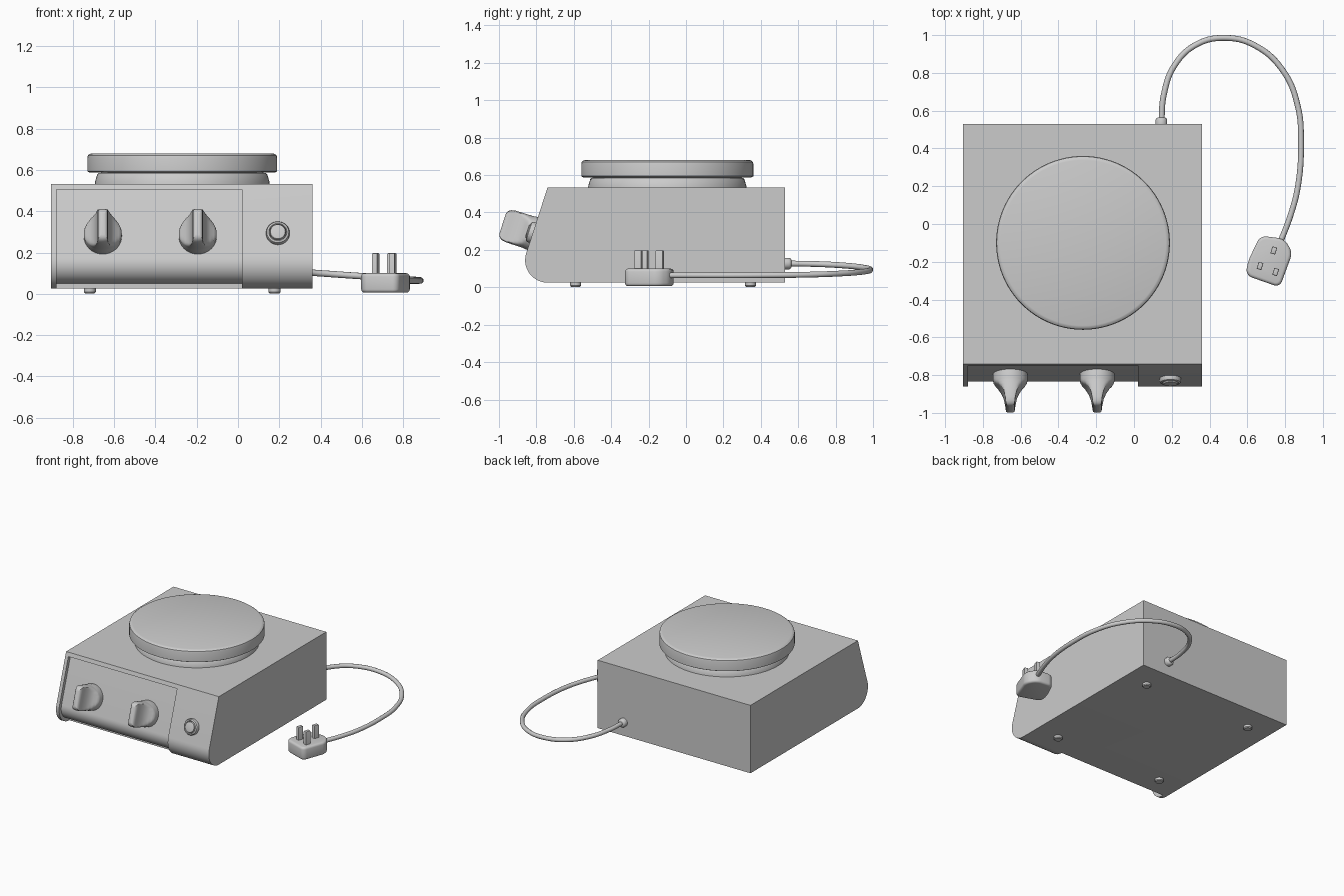
import bpy, bmesh
from math import sin, cos, pi, radians
from mathutils import Matrix, Vector

if "Cube" in bpy.data.objects:
    bpy.data.objects.remove(bpy.data.objects["Cube"])

TILT = radians(17.9)          # lean of the control panel
FACE = (pi / 2 - TILT, 0, 0)  # turns local z to the panel normal


def finish(name, bm, angle=35, loc=(0, 0, 0), rot=(0, 0, 0)):
    bmesh.ops.recalc_face_normals(bm, faces=bm.faces[:])
    me = bpy.data.meshes.new(name)
    bm.to_mesh(me)
    bm.free()
    ob = bpy.data.objects.new(name, me)
    bpy.context.collection.objects.link(ob)
    ob.location, ob.rotation_euler = loc, rot
    select(ob)
    bpy.ops.object.shade_smooth_by_angle(angle=radians(angle))
    return ob


def select(ob):
    bpy.ops.object.select_all(action='DESELECT')
    ob.select_set(True)
    bpy.context.view_layer.objects.active = ob


def prism(points, direction):
    bm = bmesh.new()
    f = bm.faces.new([bm.verts.new(p) for p in points])
    r = bmesh.ops.extrude_face_region(bm, geom=[f])
    top = [v for v in r['geom'] if isinstance(v, bmesh.types.BMVert)]
    bmesh.ops.translate(bm, verts=top, vec=direction)
    bmesh.ops.recalc_face_normals(bm, faces=bm.faces[:])
    return bm


def loft(name, sections, loc, rot=(0, 0, 0), n=48, angle=35):
    """Stack circles (radius, height[, half width limit in x]) along local z."""
    bm = bmesh.new()
    rings = []
    for r, z, *w in sections:
        lim = w[0] if w else r
        rings.append([bm.verts.new((max(-lim, min(lim, r * cos(2 * pi * i / n))),
                                    r * sin(2 * pi * i / n), z)) for i in range(n)])
    for a, b in zip(rings, rings[1:]):
        for i in range(n):
            j = (i + 1) % n
            bm.faces.new((a[i], a[j], b[j], b[i]))
    bm.faces.new(rings[0])
    bm.faces.new(rings[-1])
    return finish(name, bm, angle, loc, rot)


# Housing: side profile with a leaning front and rounded lower nose
CY, CZ = -0.74, 0.145


def nose(r, n=14):
    start = pi - TILT
    return [(CY + r * cos(start + (1.5 * pi - start) * i / n),
             CZ + r * sin(start + (1.5 * pi - start) * i / n)) for i in range(n + 1)]


def slope_y(r, z):
    """y of the sloping front face at height z, offset with nose radius r."""
    y, z0 = nose(r)[0]
    return y + (z - z0) * sin(TILT) / cos(TILT)


outline = [(0.53, 0.025), (0.53, 0.533), (slope_y(0.12, 0.533), 0.533)] + nose(0.12)
body = finish("housing", prism([(-0.905, y, z) for y, z in outline], (1.265, 0, 0)))

# Recess of the control panel
inner = [(slope_y(0.095, 0.505), 0.505)] + nose(0.095)
band = inner + [(CY, -0.1), (-1.1, -0.1), (-1.1, 0.505)]
cutter = finish("panel_cutter", prism([(-0.88, y, z) for y, z in band], (0.9, 0, 0)))
cut = body.modifiers.new("recess", 'BOOLEAN')
cut.operation, cut.object, cut.solver = 'DIFFERENCE', cutter, 'EXACT'
select(body)
bpy.ops.object.modifier_apply(modifier="recess")
bpy.data.objects.remove(cutter)
bpy.ops.object.shade_smooth_by_angle(angle=radians(30))

# Hot plate and the ring that carries it
loft("plate_ring", [(0.424, 0.53), (0.422, 0.545), (0.412, 0.578), (0.405, 0.585),
                    (0.385, 0.588), (0.385, 0.6)], (-0.27, -0.1, 0), n=96)
loft("hot_plate", [(0.45, 0.588), (0.46, 0.594), (0.46, 0.66), (0.457, 0.671),
                   (0.448, 0.678), (0.438, 0.681)], (-0.27, -0.1, 0), n=96)

# Feet
for x in (-0.718, 0.177):
    for y in (-0.59, 0.345):
        loft("foot", [(0.024, 0.003), (0.029, 0.009), (0.029, 0.03)], (x, y, 0), n=24)

# Control knobs: round base flowing into a flat grip
knob = [(0.092, -0.005, 0.092), (0.092, 0.035, 0.092), (0.090, 0.046, 0.088),
        (0.089, 0.056, 0.078), (0.089, 0.07, 0.060), (0.089, 0.09, 0.045),
        (0.089, 0.115, 0.034), (0.088, 0.15, 0.027), (0.084, 0.17, 0.025),
        (0.076, 0.184, 0.022), (0.066, 0.191, 0.016), (0.055, 0.194, 0.008)]
for x in (-0.655, -0.195):
    loft("control_knob", knob, (x, slope_y(0.095, 0.28), 0.28), FACE, n=64, angle=40)

# Indicator lamp
lamp_at = (0.193, slope_y(0.12, 0.292), 0.292)
loft("lamp_bezel", [(0.057, -0.005), (0.057, 0.014), (0.053, 0.022), (0.044, 0.026),
                    (0.041, 0.024), (0.041, 0.012)], lamp_at, FACE)
loft("lamp_lens", [(0.039, 0.0), (0.039, 0.026), (0.036, 0.031), (0.028, 0.033)],
     lamp_at, FACE)

# Cable and its strain relief
loft("strain_relief", [(0.031, -0.005), (0.031, 0.022), (0.026, 0.03), (0.018, 0.034)],
     (0.145, 0.53, 0.127), (-pi / 2, 0, 0), n=32)
path = [(0.145, 0.53, 0.127), (0.157, 0.68, 0.125), (0.215, 0.84, 0.117),
        (0.33, 0.95, 0.105), (0.48, 0.985, 0.094), (0.64, 0.945, 0.083),
        (0.79, 0.81, 0.073), (0.868, 0.62, 0.067), (0.884, 0.43, 0.065),
        (0.868, 0.2, 0.064), (0.83, 0.05, 0.064), (0.765, -0.12, 0.064)]
cu = bpy.data.curves.new("cable", 'CURVE')
cu.dimensions, cu.bevel_depth, cu.bevel_resolution = '3D', 0.0155, 4
cu.use_fill_caps = True
sp = cu.splines.new('BEZIER')
sp.bezier_points.add(len(path) - 1)
for bp, co in zip(sp.bezier_points, path):
    bp.co = co
    bp.handle_left_type = bp.handle_right_type = 'AUTO'
cable = bpy.data.objects.new("cable", cu)
bpy.context.collection.objects.link(cable)
select(cable)
bpy.ops.object.convert(target='MESH')
bpy.ops.object.shade_smooth_by_angle(angle=radians(40))

# Plug body: tapered rounded block lying on its back
corners = [(0.668, -0.062), (0.795, -0.078), (0.84, -0.15),
           (0.772, -0.335), (0.592, -0.272), (0.602, -0.2)]
bm = prism([(x, y, 0.006) for x, y in corners], (0, 0, 0.094))
upright = [e for e in bm.edges if abs(e.verts[0].co.z - e.verts[1].co.z) > 0.05]
bmesh.ops.bevel(bm, geom=upright, offset=0.033, segments=5, profile=0.5, affect='EDGES')
rims = [e for e in bm.edges if abs(e.verts[0].co.z - e.verts[1].co.z) < 1e-4]
bmesh.ops.bevel(bm, geom=rims, offset=0.016, segments=3, profile=0.5, affect='EDGES')
finish("plug_body", bm, 40)

# Plug pins
pins = [("earth_pin", 0.74, -0.14), ("left_pin", 0.667, -0.222), ("right_pin", 0.75, -0.254)]
for name, x, y in pins:
    bm = bmesh.new()
    bmesh.ops.create_cube(bm, size=1, matrix=Matrix.Diagonal((0.026, 0.038, 0.125, 1)))
    tip = [e for e in bm.edges if all(v.co.z > 0 for v in e.verts)]
    bmesh.ops.bevel(bm, geom=tip, offset=0.005, segments=2, profile=0.5, affect='EDGES')
    finish(name, bm, 30, (x, y, 0.135), (0, 0, radians(-17)))
